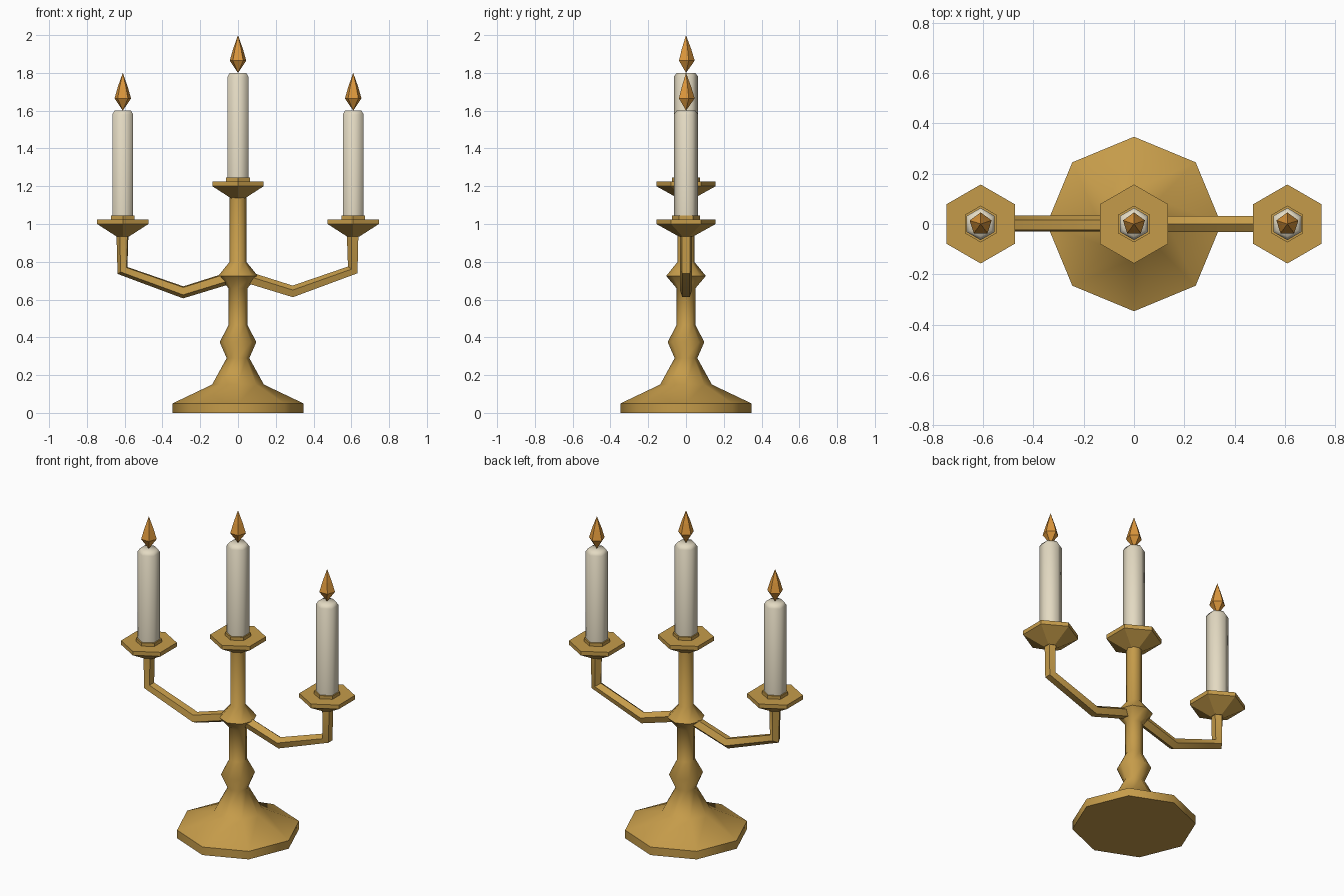
import bpy, bmesh, math
from mathutils import Vector

if "Cube" in bpy.data.objects:
    bpy.data.objects.remove(bpy.data.objects["Cube"])


def material(name, colour):
    m = bpy.data.materials.new(name)
    m.diffuse_color = (*colour, 1)
    m.use_nodes = True
    m.node_tree.nodes["Principled BSDF"].inputs["Base Color"].default_value = m.diffuse_color
    return m


GOLD = material("aged_gold", (0.56, 0.33, 0.068))
WAX = material("cream_wax", (0.77, 0.70, 0.54))
FIRE = material("flame_orange", (0.72, 0.31, 0.045))


def skin(name, rings, mat, angle):
    """Join rings of points (one point = tip) into a closed solid, sharp above the angle."""
    bm = bmesh.new()
    loops = [[bm.verts.new(p) for p in ring] for ring in rings]
    for a, b in zip(loops, loops[1:]):
        n = max(len(a), len(b))
        for i in range(n):
            j = (i + 1) % n
            corners = [a[i % len(a)], a[j % len(a)], b[j % len(b)], b[i % len(b)]]
            bm.faces.new(list(dict.fromkeys(corners)))
    for loop in (loops[0], loops[-1]):
        if len(loop) > 2:
            bm.faces.new(loop)
    bmesh.ops.recalc_face_normals(bm, faces=bm.faces[:])
    for f in bm.faces:
        f.smooth = angle > 0
    for e in bm.edges:
        e.smooth = e.calc_face_angle(0) < math.radians(angle)
    me = bpy.data.meshes.new(name)
    bm.to_mesh(me)
    bm.free()
    me.materials.append(mat)
    ob = bpy.data.objects.new(name, me)
    bpy.context.collection.objects.link(ob)
    return ob


def lathe(name, profile, sides, mat, angle, x=0, z=0, turn=90):
    rings = []
    for r, h in profile:
        if r == 0:
            rings.append([(x, 0, z + h)])
            continue
        angs = [math.radians(turn) + math.tau * k / sides for k in range(sides)]
        rings.append([(x + r * math.cos(a), r * math.sin(a), z + h) for a in angs])
    return skin(name, rings, mat, angle)


def arm(name, side, turn):
    """Five-sided bar bent along a path in the xz plane."""
    path = [Vector((side * px, 0, pz)) for px, pz in
            ((0, 0.73), (0.29, 0.64), (0.61, 0.755), (0.61, 0.95))]
    rings = []
    for i, p in enumerate(path):
        t = Vector()
        if i > 0:
            t += (p - path[i - 1]).normalized()
        if i < len(path) - 1:
            t += (path[i + 1] - p).normalized()
        t.normalize()
        up = Vector((-t.z * side, 0, t.x * side))
        angs = [math.radians(turn) + math.tau * k / 5 for k in range(5)]
        rings.append([p + 0.034 * (math.cos(a) * up + math.sin(a) * Vector((0, 1, 0)))
                      for a in angs])
    return skin(name, rings, GOLD, 40)


# Foot and turned column
lathe("stand", [(0.347, 0), (0.347, 0.05), (0.137, 0.15), (0.06, 0.29), (0.097, 0.375),
                (0.05, 0.465), (0.05, 0.66), (0.105, 0.725), (0.044, 0.80), (0.044, 1.15)],
      8, GOLD, 50)

# Side arms
arm("left_arm", -1, 28)
arm("right_arm", 1, 0)

# Cup, candle and flame on each holder
for label, x, z in (("left", -0.61, 0), ("centre", 0, 0.2), ("right", 0.61, 0)):
    lathe(label + "_cup", [(0.04, 0.935), (0.157, 1.0), (0.157, 1.025), (0.073, 1.025),
                           (0.073, 1.045)], 6, GOLD, 0, x, z)
    lathe(label + "_candle", [(0.064, 1.03), (0.064, 1.58), (0.05, 1.6)],
          6, WAX, 65, x, z)
    lathe(label + "_flame", [(0, 1.6), (0.046, 1.665), (0.028, 1.725), (0, 1.8)],
          5, FIRE, 0, x, z)
